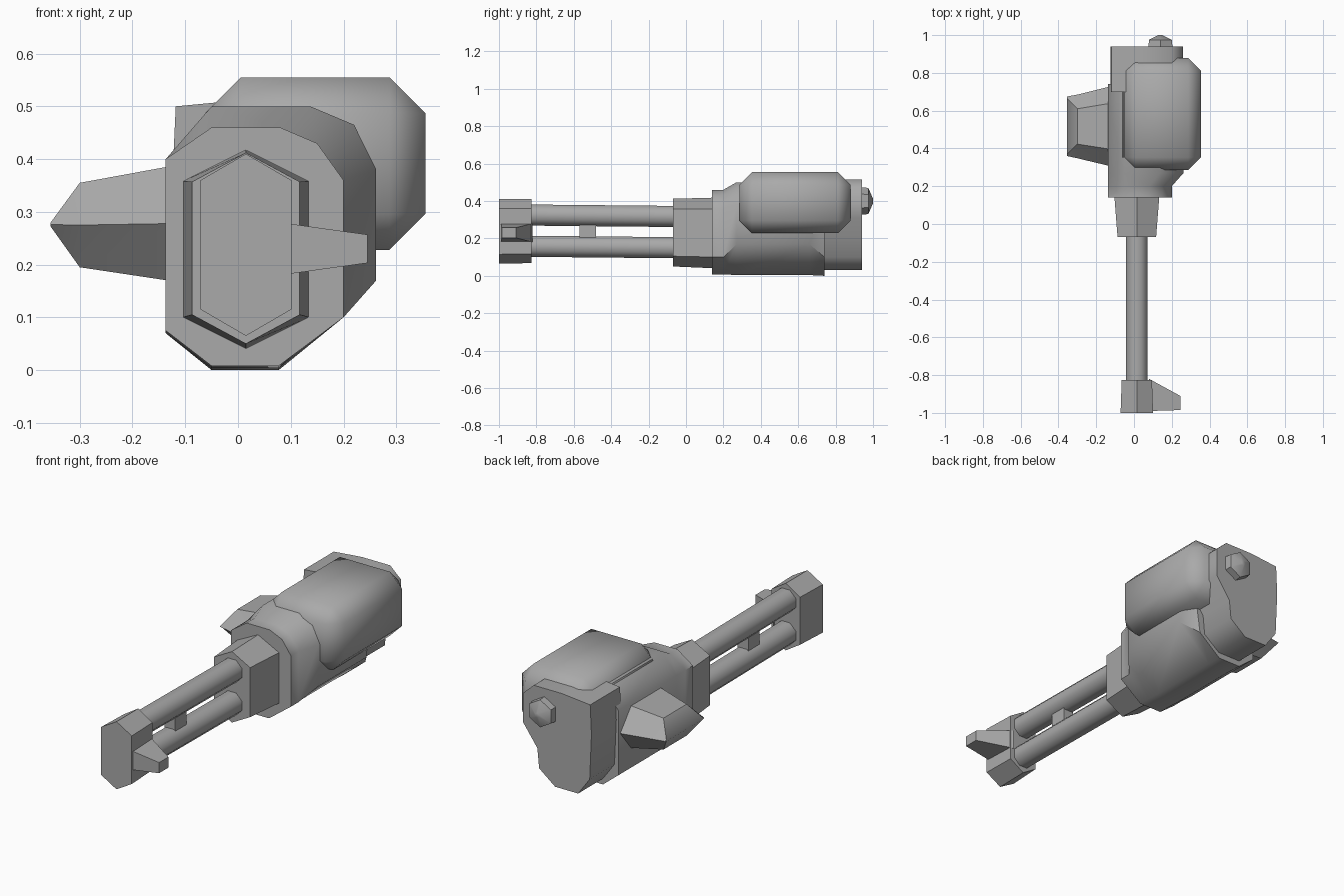
import bpy, bmesh, math
from mathutils import Matrix, Vector

if "Cube" in bpy.data.objects:
    bpy.data.objects.remove(bpy.data.objects["Cube"])

grey = bpy.data.materials.new("gunmetal grey")
grey.use_nodes = True
colour = (0.4, 0.4, 0.4, 1)
grey.diffuse_color = colour
grey.node_tree.nodes["Principled BSDF"].inputs["Base Color"].default_value = colour


def finish(name, bm, angle=50):
    bmesh.ops.recalc_face_normals(bm, faces=bm.faces)
    mesh = bpy.data.meshes.new(name)
    bm.to_mesh(mesh)
    bm.free()
    mesh.materials.append(grey)
    obj = bpy.data.objects.new(name, mesh)
    bpy.context.collection.objects.link(obj)
    bpy.ops.object.select_all(action='DESELECT')
    obj.select_set(True)
    bpy.context.view_layer.objects.active = obj
    bpy.ops.object.shade_smooth_by_angle(angle=math.radians(angle))
    return obj


def loft(name, rings, angle=50):
    """Skin equal-length rings of points and cap both ends."""
    bm = bmesh.new()
    loops = [[bm.verts.new(p) for p in ring] for ring in rings]
    n = len(loops[0])
    for a, b in zip(loops, loops[1:]):
        for i in range(n):
            j = (i + 1) % n
            bm.faces.new((a[i], a[j], b[j], b[i]))
    bm.faces.new(loops[0])
    bm.faces.new(loops[-1])
    bmesh.ops.remove_doubles(bm, verts=bm.verts, dist=0.0005)
    return finish(name, bm, angle)


def along_y(y, profile):
    return [(x, y, z) for x, z in profile]


def tall_hex(cx, half, low, high, slope):
    """Upright six-sided profile with a point at top and bottom."""
    return [(cx - half, low + slope), (cx, low), (cx + half, low + slope),
            (cx + half, high - slope), (cx, high), (cx - half, high - slope)]


def flat_hex(x, y0, y1, z0, z1, inset):
    """Section across x with pointed front and rear edges."""
    mid = (z0 + z1) / 2
    return [(x, y0, mid), (x, y0 + inset, z0), (x, y1 - inset, z0),
            (x, y1, mid), (x, y1 - inset, z1), (x, y0 + inset, z1)]


def box(name, lo, hi, bevel=0):
    lo, hi = Vector(lo), Vector(hi)
    bm = bmesh.new()
    bmesh.ops.create_cube(bm, size=1, matrix=Matrix.Translation((lo + hi) / 2)
                          @ Matrix.Diagonal((*(hi - lo), 1)))
    if bevel:
        bmesh.ops.bevel(bm, geom=bm.edges[:], offset=bevel, segments=1,
                        affect='EDGES')
    return finish(name, bm)


# Main body: narrow collar swelling to a wider housing
collar = [(-.137, .075), (-.05, .008), (.077, .008), (.2, .1), (.2, .36),
          (.15, .43), (.08, .46), (-.05, .46), (-.137, .40)]
housing = [(-.137, .07), (-.05, .004), (.077, .004), (.262, .17), (.262, .38),
           (.22, .465), (.137, .5), (-.05, .5), (-.137, .40)]
tail = [(-.137, .07), (-.05, 0), (.077, 0), (.2, .1), (.24, .38),
        (.22, .465), (.137, .5), (-.05, .5), (-.137, .40)]
loft("main_body", [along_y(.14, collar), along_y(.2, collar),
                   along_y(.27, housing), along_y(.66, housing),
                   along_y(.74, tail)])

# Rear housing: broad shoulders above a narrower rounded belly
rear = [(-.115, .12), (-.05, .03), (.08, .03), (.17, .1), (.18, .2),
        (.26, .31), (.26, .46), (.2, .515), (.04, .515), (-.118, .5),
        (-.125, .35)]
loft("rear_housing", [along_y(.7, rear), along_y(.94, rear)])

# Rear knob: six-sided with a shallow point
def knob_ring(y, r):
    return [(.14 + r * math.sin(i * math.pi / 3), y,
             .4 + r * math.cos(i * math.pi / 3)) for i in range(6)]


loft("rear_knob", [knob_ring(.92, .075), knob_ring(.975, .07),
                   knob_ring(1, .012)])

# Chamfered side magazine
box("magazine", (-.062, .285, .228), (.355, .88, .555), .068)

# Barrel shroud and muzzle block
loft("barrel_shroud", [along_y(-.07, tall_hex(.015, .102, .05, .412, .055)),
                       along_y(.16, tall_hex(.015, .12, .04, .418, .06))], 25)
loft("muzzle_block", [along_y(-1, tall_hex(.015, .086, .065, .41, .05)),
                      along_y(-.825, tall_hex(.015, .08, .068, .41, .05))], 50)

# Twin barrels, drooping slightly toward the body
for name, z in (("upper_barrel", .325), ("lower_barrel", .158)):
    rings = []
    for y, dz in ((-.86, 0), (-.03, -.008)):
        rings.append([(.015 + .061 * math.cos((i + .5) * math.pi / 4), y,
                       z + dz + .061 * math.sin((i + .5) * math.pi / 4))
                      for i in range(8)])
    loft(name, rings)

# Spacer between the barrels
box("barrel_spacer", (-.015, -.57, .19), (.045, -.48, .29))

# Side grip on the right: tapered wedge ending in an edge
loft("side_grip", [flat_hex(-.12, .305, .73, .168, .388, .09),
                   flat_hex(-.3, .348, .685, .195, .355, .075),
                   flat_hex(-.355, .36, .675, .272, .28, .01)], 40)

# Tapered sight fin on the muzzle
loft("muzzle_fin", [
    [(.08, -.99, .18), (.08, -.82, .18), (.08, -.82, .28), (.08, -.99, .28)],
    [(.245, -.985, .203), (.245, -.91, .203), (.245, -.91, .257),
     (.245, -.985, .257)]], 30)
